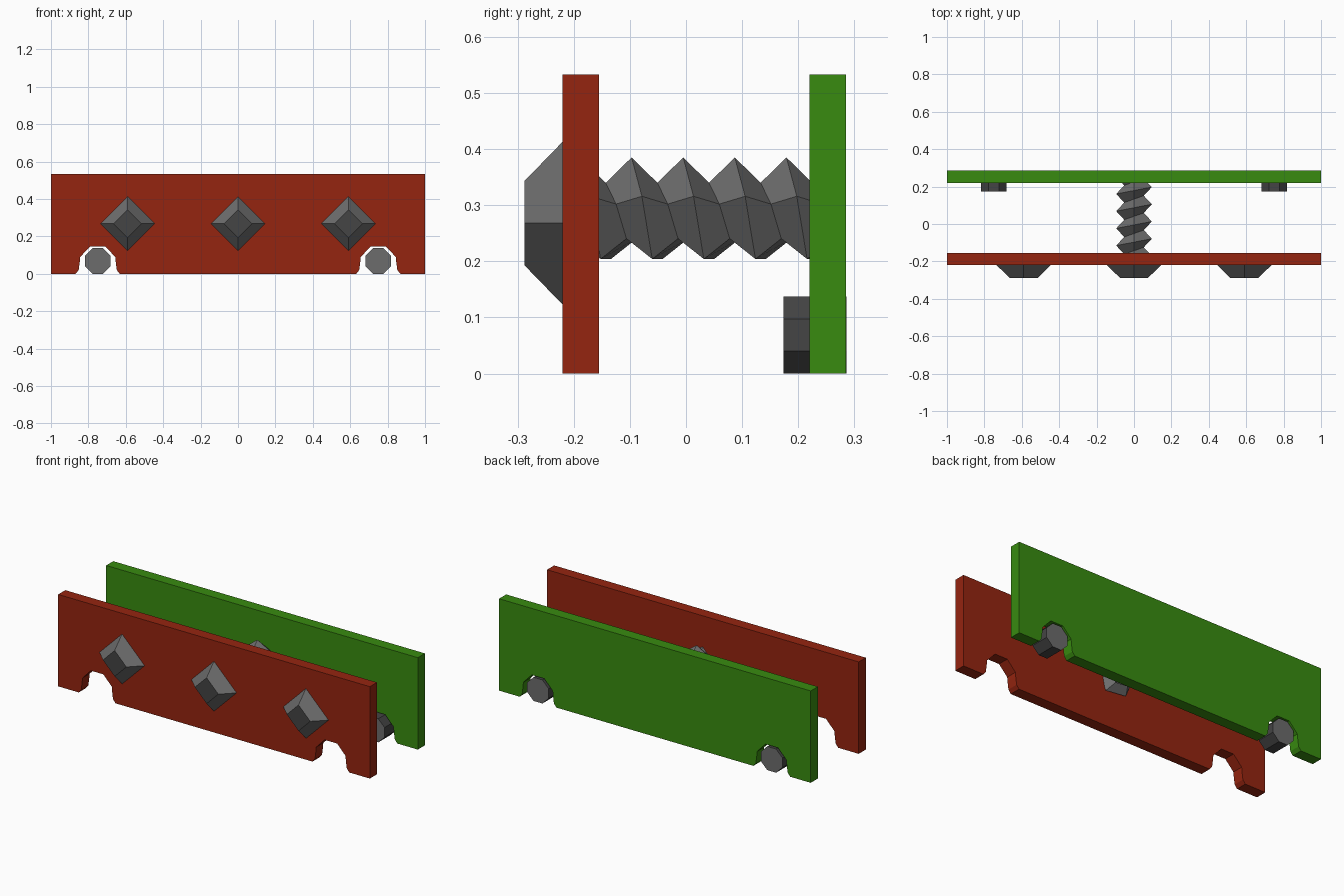
import bpy, bmesh, math
from mathutils import Vector

if "Cube" in bpy.data.objects:
    bpy.data.objects.remove(bpy.data.objects["Cube"])


def material(name, rgb):
    m = bpy.data.materials.new(name)
    m.diffuse_color = (*rgb, 1)
    m.use_nodes = True
    m.node_tree.nodes["Principled BSDF"].inputs["Base Color"].default_value = m.diffuse_color
    return m


RED = material("red paint", (0.30, 0.018, 0.005))
GREEN = material("green paint", (0.04, 0.26, 0.005))
STEEL = material("grey steel", (0.15, 0.15, 0.15))
DARK = material("dark rubber", (0.058, 0.058, 0.058))


def finish(bm, name, *mats):
    bmesh.ops.recalc_face_normals(bm, faces=bm.faces)
    me = bpy.data.meshes.new(name)
    bm.to_mesh(me)
    bm.free()
    ob = bpy.data.objects.new(name, me)
    for m in mats:
        me.materials.append(m)
    bpy.context.collection.objects.link(ob)
    return ob


def loft(bm, rings):
    """Closed solid through rings of points."""
    rows = [[bm.verts.new(p) for p in r] for r in rings]
    n = len(rows[0])
    for a, b in zip(rows, rows[1:]):
        for i in range(n):
            j = (i + 1) % n
            bm.faces.new((a[i], a[j], b[j], b[i]))
    return bm.faces.new(rows[0]), bm.faces.new(rows[-1])


def ring(x, y, z, r, sides, turn=0.0):
    return [(x + r * math.sin(turn + k * math.tau / sides), y,
             z + r * math.cos(turn + k * math.tau / sides)) for k in range(sides)]


# Side plates with two wheel arches cut into the lower edge
ARCH = [(0.118, 0), (0.102, 0.02), (0.096, 0.065), (0.085, 0.095), (0.04, 0.147)]
ARCH[3] = (0.094, 0.09)


def plate(name, y0, y1, mat):
    def arch(cx):
        return [(cx + d, z) for d, z in ARCH] + [(cx - d, z) for d, z in reversed(ARCH)]
    outline = [(-1, 0), (-1, 0.533), (1, 0.533), (1, 0)] + arch(0.75) + arch(-0.75)
    bm = bmesh.new()
    loft(bm, [[(x, y, z) for x, z in outline] for y in (y0, y1)])
    finish(bm, name, mat)


plate("front_plate", -0.22, -0.155, RED)
plate("back_plate", 0.22, 0.285, GREEN)

# Bevelled square studs on the front plate
for label, x in (("left", -0.59), ("middle", 0), ("right", 0.59)):
    bm = bmesh.new()
    _, front = loft(bm, [ring(x, -0.219, 0.268, 0.146, 4), ring(x, -0.288, 0.268, 0.075, 4)])
    front.material_index = 1
    finish(bm, label + "_stud", STEEL, DARK)

# Octagonal wheels with inset hubs, under the back plate
for label, x in (("left", -0.75), ("right", 0.75)):
    bm = bmesh.new()
    caps = loft(bm, [ring(x, y, 0.0685, 0.0742, 8, math.pi / 8) for y in (0.174, 0.286)])
    bmesh.ops.inset_individual(bm, faces=list(caps), thickness=0.039)
    for f in caps:
        f.material_index = 1
    finish(bm, label + "_wheel", DARK, STEEL)

# Five-sided threaded bar joining the plates, trimmed inside them
PITCH, SIDES, TURNS = 0.092, 5, 8
bm = bmesh.new()
crest, root = [], []
for k in range(SIDES * TURNS):
    a = k * math.tau / SIDES
    y = -0.097 - 3 * PITCH + PITCH * k / SIDES
    for row, r, dy in ((crest, 0.1, 0), (root, 0.055, PITCH / 2)):
        row.append(bm.verts.new((r * math.sin(a), y + dy, 0.285 + r * math.cos(a))))
for k in range(SIDES * TURNS - 1):
    bm.faces.new((crest[k], crest[k + 1], root[k + 1], root[k]))
    if k + SIDES + 1 < len(crest):
        bm.faces.new((root[k], root[k + 1], crest[k + SIDES + 1], crest[k + SIDES]))
for y, n in ((-0.19, -1), (0.25, 1)):
    bmesh.ops.bisect_plane(bm, geom=bm.verts[:] + bm.edges[:] + bm.faces[:],
                           plane_co=Vector((0, y, 0)), plane_no=Vector((0, n, 0)),
                           clear_outer=True)
bmesh.ops.holes_fill(bm, edges=[e for e in bm.edges if e.is_boundary], sides=0)
finish(bm, "threaded_bar", STEEL)
